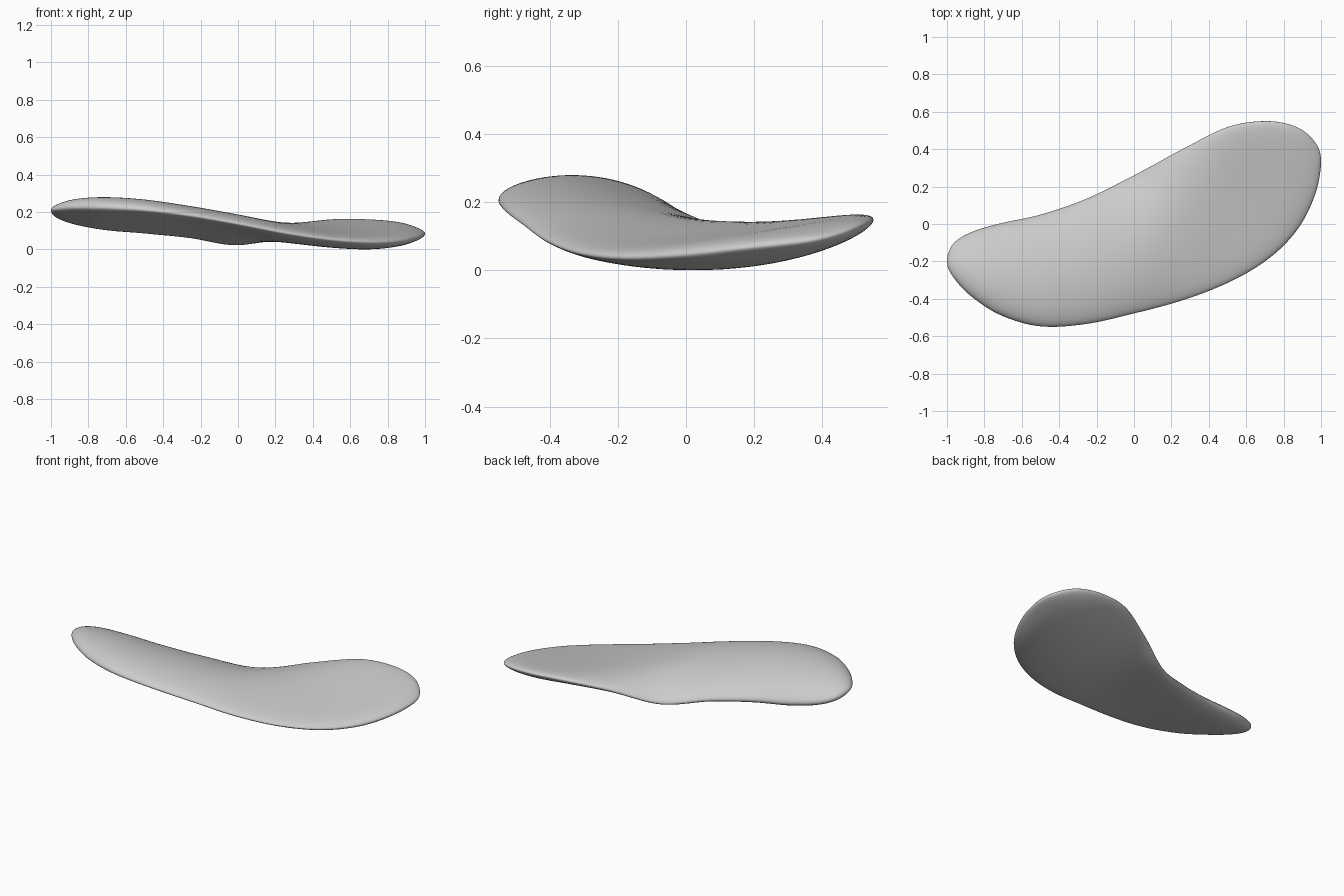
import bpy, bmesh, math

if "Cube" in bpy.data.objects:
    bpy.data.objects.remove(bpy.data.objects["Cube"])

# Cross-sections every 15 degrees along the length (x = -cos(angle)):
# front y, back y, front z, back z, camber, half thickness
ROWS = [
    (-.200, -.200, .205, .205, .000, .000),
    (-.285, -.105, .214, .180, .005, .032),
    (-.390, -.042, .222, .153, .015, .057),
    (-.490, .005, .220, .128, .022, .071),
    (-.547, .050, .208, .106, .027, .069),
    (-.535, .133, .178, .075, .032, .060),
    (-.478, .260, .133, .034, .034, .056),
    (-.408, .400, .083, .102, -.010, .056),
    (-.315, .518, .048, .145, -.035, .055),
    (-.195, .550, .034, .145, -.034, .055),
    (-.040, .520, .040, .129, -.020, .046),
    (.150, .440, .060, .100, -.005, .025),
    (.335, .335, .080, .080, .000, .000),
]


def mirrored(r):
    # continue smoothly round the tips
    return (r[1], r[0], r[3], r[2], r[4], -r[5])


P = [mirrored(ROWS[1])] + ROWS + [mirrored(ROWS[-2])]


def section(s):
    i = min(int(s), len(ROWS) - 2)
    t = s - i
    out = []
    for a, b, c, d in zip(*P[i:i + 4]):
        out.append(.5 * (2 * b + (c - a) * t + (2 * a - 5 * b + 4 * c - d) * t * t
                         + (3 * b - a - 3 * c + d) * t ** 3))
    return out


N, M = 96, 64
bm = bmesh.new()
rings = []
for i in range(N + 1):
    yf, yb, zf, zb, camber, h = section(12 * i / N)
    x = -math.cos(math.pi * i / N)
    if i in (0, N):
        rings.append([bm.verts.new((x, yf, zf))] * M)
        continue
    ring = []
    for j in range(M):
        a = 2 * math.pi * j / M
        t = (1 - math.cos(a)) / 2
        # underside is shallower towards the front
        depth = h * math.sin(a) * (1 if math.sin(a) > 0 else .7 + .4 * t)
        z = zf + (zb - zf) * t + camber * 4 * t * (1 - t) + depth
        ring.append(bm.verts.new((x, yf + (yb - yf) * t, z)))
    rings.append(ring)

# Skin between neighbouring sections, with triangles at the tips
for r0, r1 in zip(rings, rings[1:]):
    for j in range(M):
        k = (j + 1) % M
        quad = list(dict.fromkeys((r0[j], r1[j], r1[k], r0[k])))
        bm.faces.new(quad)
bmesh.ops.recalc_face_normals(bm, faces=bm.faces)

# Rest on the ground
low = min(v.co.z for v in bm.verts)
for v in bm.verts:
    v.co.z -= low

mesh = bpy.data.meshes.new("twisted_shell")
bm.to_mesh(mesh)
bm.free()
mesh.shade_smooth()
shell = bpy.data.objects.new("twisted_shell", mesh)
bpy.context.collection.objects.link(shell)
